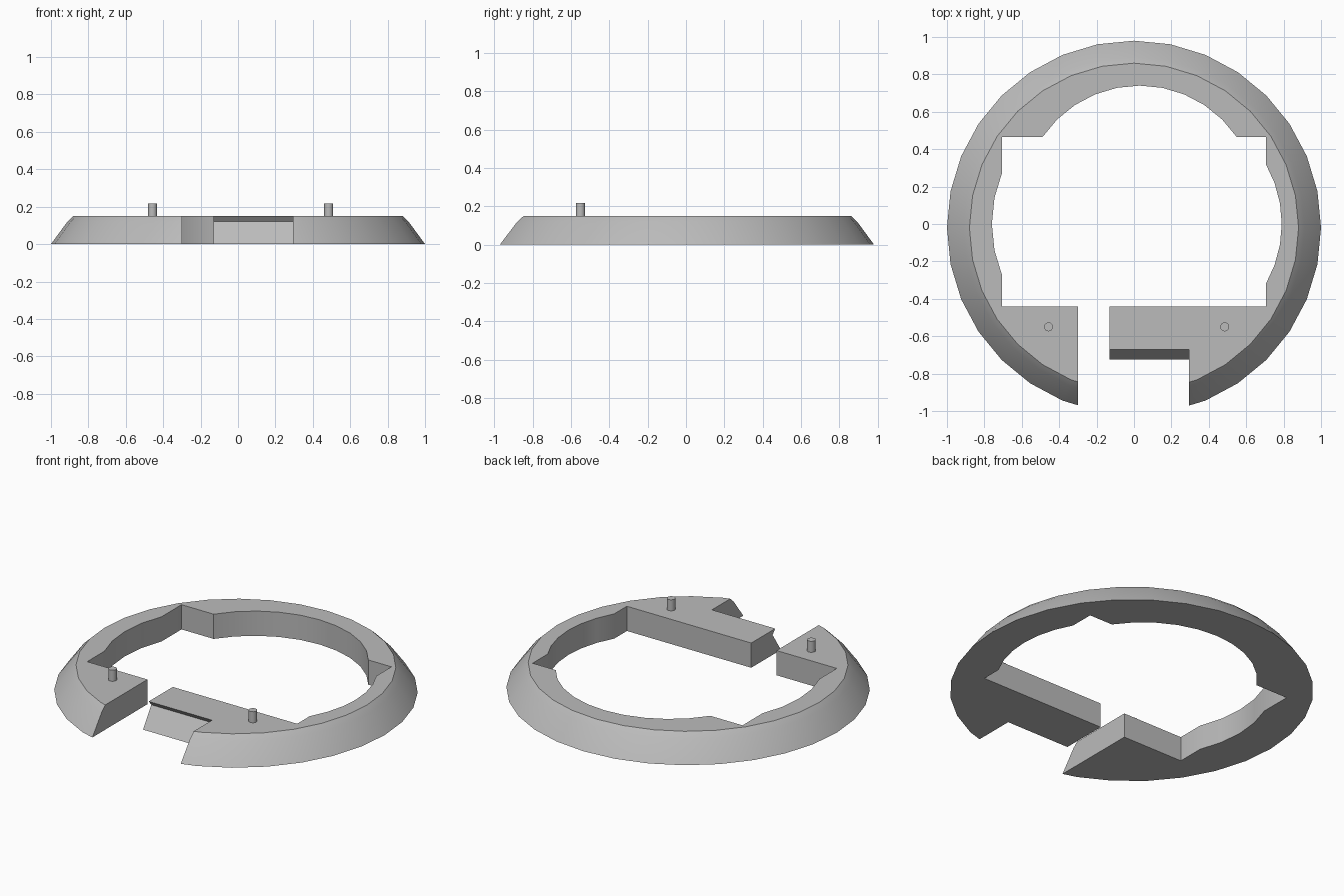
import bpy, bmesh
from math import sin, cos, radians, tau
from mathutils import Vector

cube = bpy.data.objects.get("Cube")
if cube:
    bpy.data.objects.remove(cube)

grey = bpy.data.materials.new("plain grey")
grey.use_nodes = True
colour = (0.5, 0.5, 0.5, 1)
grey.diffuse_color = colour
grey.node_tree.nodes["Principled BSDF"].inputs["Base Color"].default_value = colour


def arc(cx, cy, r, start, end, steps):
    angles = [radians(start + (end - start) * i / steps) for i in range(steps + 1)]
    return [(cx + r * cos(a), cy + r * sin(a)) for a in angles]


def loft(name, rings):
    """Solid through a stack of matching closed outlines."""
    bm = bmesh.new()
    loops = [[bm.verts.new(p) for p in ring] for ring in rings]
    n = len(loops[0])
    for low, high in zip(loops, loops[1:]):
        for i in range(n):
            j = (i + 1) % n
            bm.faces.new((low[i], low[j], high[j], high[i]))
    bm.faces.new(loops[0][::-1])
    bm.faces.new(loops[-1])
    bmesh.ops.recalc_face_normals(bm, faces=bm.faces)
    mesh = bpy.data.meshes.new(name)
    bm.to_mesh(mesh)
    bm.free()
    mesh.materials.append(grey)
    obj = bpy.data.objects.new(name, mesh)
    bpy.context.collection.objects.link(obj)
    return obj


def circle(cx, cy, r, z, sides):
    return [(cx + r * cos(tau * i / sides), cy + r * sin(tau * i / sides), z)
            for i in range(sides)]


def smooth(obj):
    bpy.ops.object.select_all(action="DESELECT")
    obj.select_set(True)
    bpy.context.view_layer.objects.active = obj
    bpy.ops.object.shade_smooth_by_angle(angle=radians(30))


# Sloped base disc
profile = [(1, 0), (0.912, 0.12), (0.88, 0.15)]
base = loft("base_ring", [circle(0, -0.02, r, z, 32) for r, z in profile])

# Central opening: a rectangle with bowed sides and back
outline = [(0.705, -0.44)]
outline += arc(0.145, 0, 0.645, -29.7, 29.7, 6)
outline += [(0.705, 0.465)]
outline += arc(0.03, 0.112, 0.628, 34.2, 145.8, 10)
outline += [(-0.705, 0.465)]
outline += arc(-0.045, 0, 0.715, 157.4, 202.6, 4)
outline += [(-0.705, -0.44)]
opening = loft("opening_cutter", [[(x, y, z) for x, y in outline] for z in (-0.1, 0.3)])

# Gap through the front
corners = [(-0.3, -1.2), (-0.13, -1.2), (-0.13, -0.4), (-0.3, -0.4)]
gap = loft("gap_cutter", [[(x, y, z) for x, y in corners] for z in (-0.1, 0.3)])

# Front notch with a sloped face under a small lip
section = [(-1.2, -0.1), (-0.792, -0.1), (-0.645, 0.12),
           (-0.67, 0.15), (-0.67, 0.3), (-1.2, 0.3)]
notch = loft("notch_cutter", [[(x, y, z) for y, z in section] for x in (-0.2, 0.295)])

bpy.context.view_layer.objects.active = base
for cutter in (opening, gap, notch):
    mod = base.modifiers.new(cutter.name, "BOOLEAN")
    mod.operation = "DIFFERENCE"
    mod.solver = "EXACT"
    mod.object = cutter
    bpy.ops.object.modifier_apply(modifier=mod.name)
    cutter.hide_render = True
    bpy.data.objects.remove(cutter)
smooth(base)

# Locating pins
for name, x in (("right_pin", -0.457), ("left_pin", 0.485)):
    smooth(loft(name, [circle(x, -0.55, 0.024, z, 16) for z in (0.14, 0.217)]))
